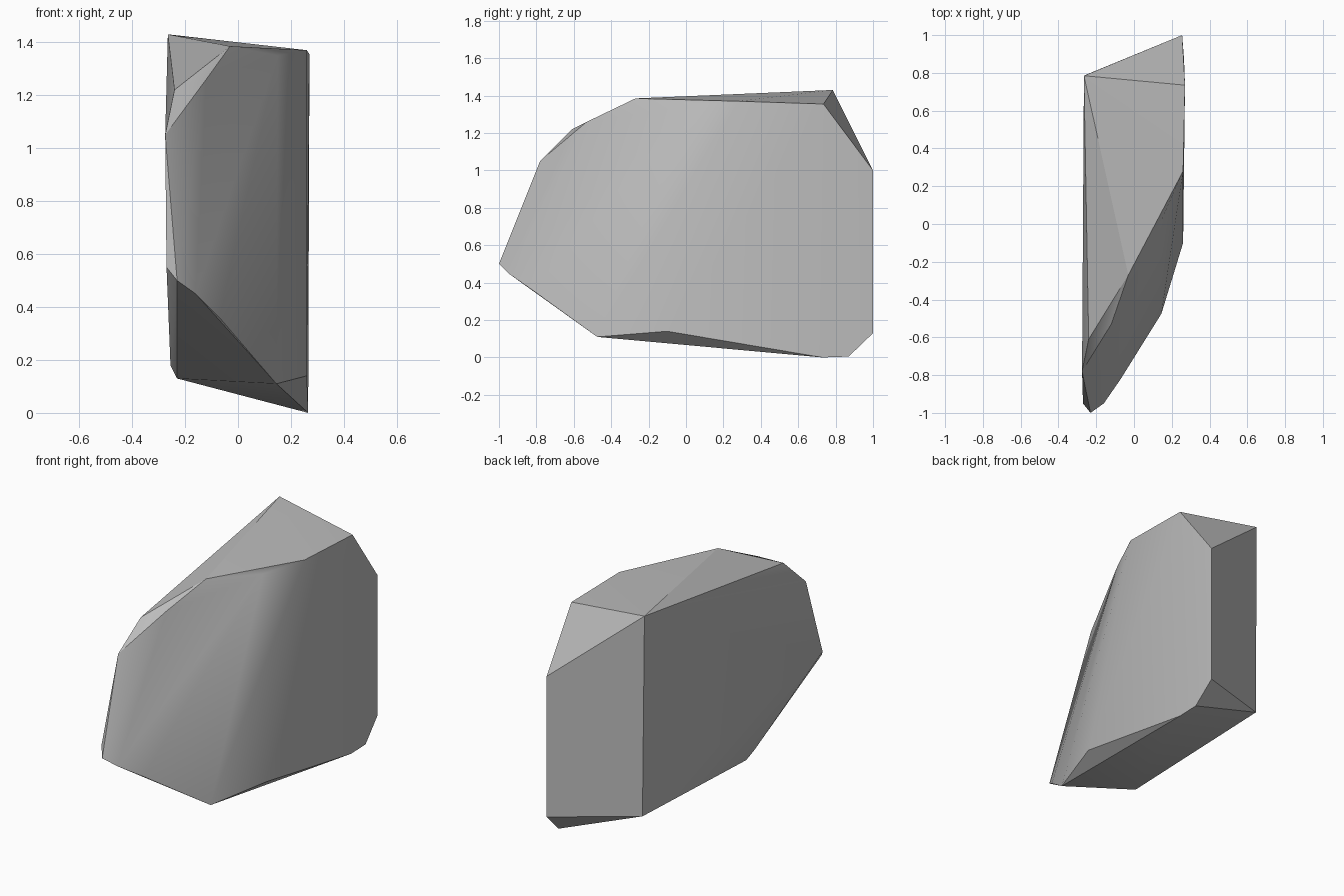
import bpy
import bmesh
from math import radians

cube = bpy.data.objects.get("Cube")
if cube:
    bpy.data.objects.remove(cube)

# Outlines of the stone's sides; the hull joins them with flat cuts
back_face = [(.255, 1, .13), (.255, 1, 1), (-.265, .785, 1.43), (-.255, .79, .19)]
upper_rim = [(.27, .735, 1.355), (.26, .28, 1.37), (.15, .03, 1.35), (-.03, -.27, 1.385),
             (-.12, -.53, 1.26), (-.24, -.61, 1.22), (-.275, -.78, 1.05)]
front_tip = [(-.27, -.95, .55), (-.23, -1, .5), (-.16, -.95, .45), (-.07, -.82, .36)]
lower_rim = [(.145, -.475, .11), (.26, -.1, .14), (.265, .73, 0), (.265, .87, .005),
             (-.23, -.26, .13), (-.255, -.3, .18)]

# Chipped stone as a convex solid
bm = bmesh.new()
for point in back_face + upper_rim + front_tip + lower_rim:
    bm.verts.new(point)
hull = bmesh.ops.convex_hull(bm, input=bm.verts[:])
unused = {v for v in hull["geom_interior"] + hull["geom_unused"]
          if isinstance(v, bmesh.types.BMVert)}
bmesh.ops.delete(bm, geom=list(unused), context="VERTS")
bmesh.ops.dissolve_limit(bm, angle_limit=radians(1), verts=bm.verts[:], edges=bm.edges[:])
bmesh.ops.recalc_face_normals(bm, faces=bm.faces[:])
mesh = bpy.data.meshes.new("stone")
bm.to_mesh(mesh)
bm.free()
stone = bpy.data.objects.new("stone", mesh)
bpy.context.collection.objects.link(stone)

# Plain grey
grey = bpy.data.materials.new("stone_grey")
grey.use_nodes = True
color = (.5, .5, .5, 1)
grey.diffuse_color = color
grey.node_tree.nodes["Principled BSDF"].inputs["Base Color"].default_value = color
mesh.materials.append(grey)

# Soft curved flank, crisp cuts
bpy.ops.object.select_all(action="DESELECT")
stone.select_set(True)
bpy.context.view_layer.objects.active = stone
bpy.ops.object.shade_smooth_by_angle(angle=radians(30))
